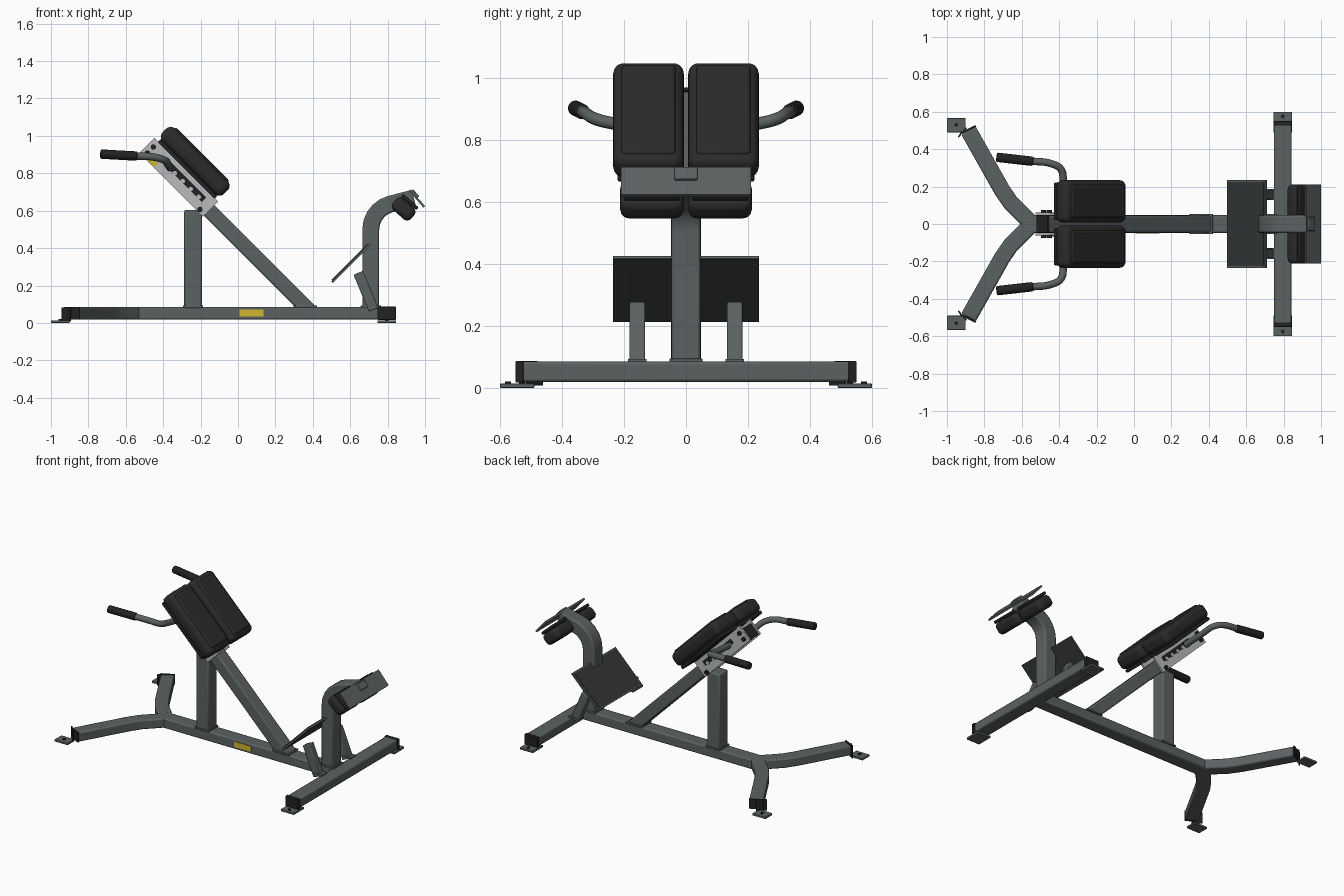
import bpy, bmesh
from math import radians, pi
from mathutils import Vector, Matrix

cube = bpy.data.objects.get("Cube")
if cube:
    bpy.data.objects.remove(cube, do_unlink=True)


def material(name, colour):
    m = bpy.data.materials.new(name)
    m.use_nodes = True
    m.diffuse_color = (*colour, 1)
    m.node_tree.nodes["Principled BSDF"].inputs["Base Color"].default_value = (*colour, 1)
    return m


GREY = material("frame grey", (.105, .12, .123))
DARK = material("tread dark grey", (.035, .039, .039))
BLACK = material("rubber black", (.016, .016, .016))
PAD = material("pad black", (.024, .024, .024))
STEEL = material("bracket light grey", (.48, .49, .5))
YELLOW = material("label yellow", (.62, .47, .03))


def finish(name, data, mat, bevel=0, segments=2):
    ob = bpy.data.objects.new(name, data)
    bpy.context.collection.objects.link(ob)
    data.materials.append(mat)
    if bevel:
        mod = ob.modifiers.new("rounded edges", 'BEVEL')
        mod.width, mod.segments = bevel, segments
    return ob


def to_mesh(name, bm):
    bmesh.ops.recalc_face_normals(bm, faces=bm.faces[:])
    me = bpy.data.meshes.new(name)
    bm.to_mesh(me)
    bm.free()
    return me


def box(name, centre, size, mat, tilt=0, bevel=0, segments=2):
    bm = bmesh.new()
    bmesh.ops.create_cube(bm, size=1, matrix=Matrix.Diagonal((*size, 1)))
    ob = finish(name, to_mesh(name, bm), mat, bevel, segments)
    ob.location = centre
    ob.rotation_euler.y = radians(tilt)
    return ob


def rod(name, a, b, radius, mat, bevel=0):
    a, b = Vector(a), Vector(b)
    bm = bmesh.new()
    bmesh.ops.create_cone(bm, cap_ends=True, segments=20, radius1=radius,
                          radius2=radius, depth=(b - a).length)
    ob = finish(name, to_mesh(name, bm), mat, bevel)
    ob.location = (a + b) / 2
    ob.rotation_euler = (b - a).to_track_quat('Z', 'Y').to_euler()
    return ob


def tube(name, path, side, width, depth, mat=GREY, bevel=.009):
    """Rectangular tube with mitred bends along a flat path; side is the path's normal."""
    path, side = [Vector(p) for p in path], Vector(side)
    bm = bmesh.new()
    rings = []
    for i, p in enumerate(path):
        d_in = (p - path[max(i - 1, 0)]).normalized()
        d_out = (path[min(i + 1, len(path) - 1)] - p).normalized()
        across = side.cross((d_in + d_out).normalized())
        straight = side.cross(d_out if i == 0 else d_in)
        v = across * (depth / 2 / across.dot(straight))
        u = side * (width / 2)
        rings.append([bm.verts.new(p + q) for q in (u + v, u - v, -u - v, -u + v)])
    for r, s in zip(rings, rings[1:]):
        for k in range(4):
            bm.faces.new((r[k], r[k - 1], s[k - 1], s[k]))
    bm.faces.new(rings[0])
    bm.faces.new(rings[-1])
    return finish(name, to_mesh(name, bm), mat, bevel)


def on_slope(s, y, n):
    """Point s along the 45 degree rail and n above it."""
    return Vector(((s + n) * .7071, y, (n - s) * .7071))


Y, Z = (0, 1, 0), (0, 0, 1)

# Base frame
tube("main_beam", [(-.6, 0, .052), (.76, 0, .052)], Y, .095, .068)
tube("rear_crossbar", [(.795, -.54, .052), (.795, .54, .052)], Z, .066, .094)
box("beam_label", (.072, -.049, .054), (.13, .006, .038), YELLOW)
box("upright_post", (-.24, 0, .34), (.096, .096, .53), GREY, bevel=.01)
tube("diagonal_rail", [(.39, 0, .058), on_slope(-1.0, 0, .317)], Y, .09, .08)
box("rail_end_cap", on_slope(-1.005, 0, .317), (.014, .09, .084), BLACK, tilt=45)

# Weld collars at the foot of each post
for name, x, sx in (("upright", -.24, .108), ("diagonal", .36, .125), ("arm", .71, .108)):
    box(name + "_collar", (x, 0, .088), (sx, .108, .012), GREY, bevel=.003)

# Arm that carries the ankle pads
arm = [(.71, 0, .07), (.71, 0, .5)]
for k in range(1, 6):
    turn = Matrix.Rotation(radians(15 * k), 3, 'Y')
    arm.append(Vector((.85, 0, .5)) + turn @ Vector((-.14, 0, 0)))
arm.append((.94, 0, .668))
tube("ankle_arm", arm, Y, .095, .09)
box("ankle_plate", (.957, 0, .665), (.118, .42, .012), GREY, tilt=49)
box("ankle_plate_lug", (.945, 0, .69), (.05, .075, .02), GREY, tilt=49, bevel=.004)

# Sloped foot plate with a dark tread on its upper face
box("foot_plate", (.603, 0, .32), (.287, .47, .01), GREY, tilt=-45)
box("foot_tread", (.598, 0, .325), (.27, .45, .006), DARK, tilt=-45)
box("foot_plate_back", (.607, 0, .316), (.287, .47, .004), DARK, tilt=-45)

for sy, hand in ((-1, "right"), (1, "left")):
    def named(part):
        return hand + "_" + part

    # Splayed front leg with cap, gusset and foot
    tube(named("leg"), [(-.545, 0, .052), (-.6, .055 * sy, .052), (-.66, .115 * sy, .052),
                        (-.705, .18 * sy, .052), (-.885, .5 * sy, .052)], Z, .066, .088)
    tube(named("leg_cap"), [(-.885, .5 * sy, .052), (-.889, .508 * sy, .052)],
         Z, .068, .09, BLACK, bevel=0)
    box(named("leg_foot"), (-.95, .528 * sy, .007), (.1, .075, .014), GREY, bevel=.002)
    tube(named("leg_gusset"), [(-.94, .465 * sy, .045), (-.895, .515 * sy, .045)],
         Z, .075, .008, BLACK, bevel=0)
    rod(named("leg_bolt"), (-.95, .53 * sy, .01), (-.95, .53 * sy, .02), .01, BLACK)

    # Crossbar cap and foot
    box(named("crossbar_cap"), (.795, .538 * sy, .052), (.1, .025, .07), BLACK, bevel=.003)
    box(named("crossbar_foot"), (.795, .545 * sy, .007), (.1, .11, .014), GREY, bevel=.002)
    rod(named("crossbar_bolt"), (.795, .575 * sy, .01), (.795, .575 * sy, .02), .01, BLACK)

    # Foot plate strut
    tube(named("strut"), [(.725, .157 * sy, .07), (.643, .157 * sy, .268)],
         Y, .05, .055, bevel=.005)
    box(named("strut_collar"), (.735, .157 * sy, .088), (.06, .06, .01), GREY)

    # Hip pad: backing board, cushion and raised top panel
    y = .121 * sy
    box(named("pad_board"), on_slope(-.773, y, .391), (.43, .2, .022), BLACK, 45, .006)
    box(named("pad_cushion"), on_slope(-.773, y, .449), (.465, .228, .096), PAD, 45, .034, 5)
    box(named("pad_panel"), on_slope(-.773, y, .49), (.405, .175, .03), PAD, 45, .012, 3)

    # Ankle pad: board and cushion
    y = .11 * sy
    box(named("ankle_board"), (.918, y, .647), (.11, .18, .02), BLACK, 42, .005)
    box(named("ankle_cushion"), (.885, y, .609), (.13, .205, .08), PAD, 42, .028, 4)

    # Sliding bracket side plate with slot, notches and bolts
    box(named("bracket_plate"), on_slope(-.775, .056 * sy, .327), (.482, .012, .115), STEEL, 45)
    box(named("bracket_slot"), on_slope(-.745, .063 * sy, .338), (.3, .004, .034), BLACK, 45)
    for k in range(5):
        s = -.865 + .06 * k
        rod(named("notch_%d" % (k + 1)), on_slope(s, .05 * sy, .328),
            on_slope(s, .068 * sy, .328), .012, STEEL)
    for k, (s, n) in enumerate(((-.573, .285), (-.985, .345), (-.985, .3))):
        rod(named("bracket_bolt_%d" % (k + 1)), on_slope(s, .05 * sy, n),
            on_slope(s, .074 * sy, n), .014, BLACK)

    # Bent handle and rubber grip
    cu = bpy.data.curves.new(named("handle"), 'CURVE')
    cu.dimensions, cu.bevel_depth, cu.bevel_resolution = '3D', .02, 4
    cu.use_fill_caps = True
    points = [(-.365, .05, .83), (-.378, .23, .853), (-.39, .292, .868),
              (-.44, .322, .885), (-.56, .337, .893)]
    sp = cu.splines.new('BEZIER')
    sp.bezier_points.add(len(points) - 1)
    sp.resolution_u = 6
    for bp, (px, py, pz) in zip(sp.bezier_points, points):
        bp.co = (px, py * sy, pz)
        bp.handle_left_type = bp.handle_right_type = 'AUTO'
    finish(named("handle"), cu, GREY)
    rod(named("grip"), (-.54, .335 * sy, .892), (-.735, .357 * sy, .903), .025, BLACK, .006)

box("bracket_label", on_slope(-.935, -.064, .287), (.06, .005, .03), YELLOW, 45)

# Smooth rounded parts, keeping hard edges sharp
bpy.ops.object.select_all(action='DESELECT')
for ob in bpy.context.scene.objects:
    if ob.type == 'MESH':
        ob.select_set(True)
        bpy.context.view_layer.objects.active = ob
bpy.ops.object.shade_smooth_by_angle(angle=radians(35))
